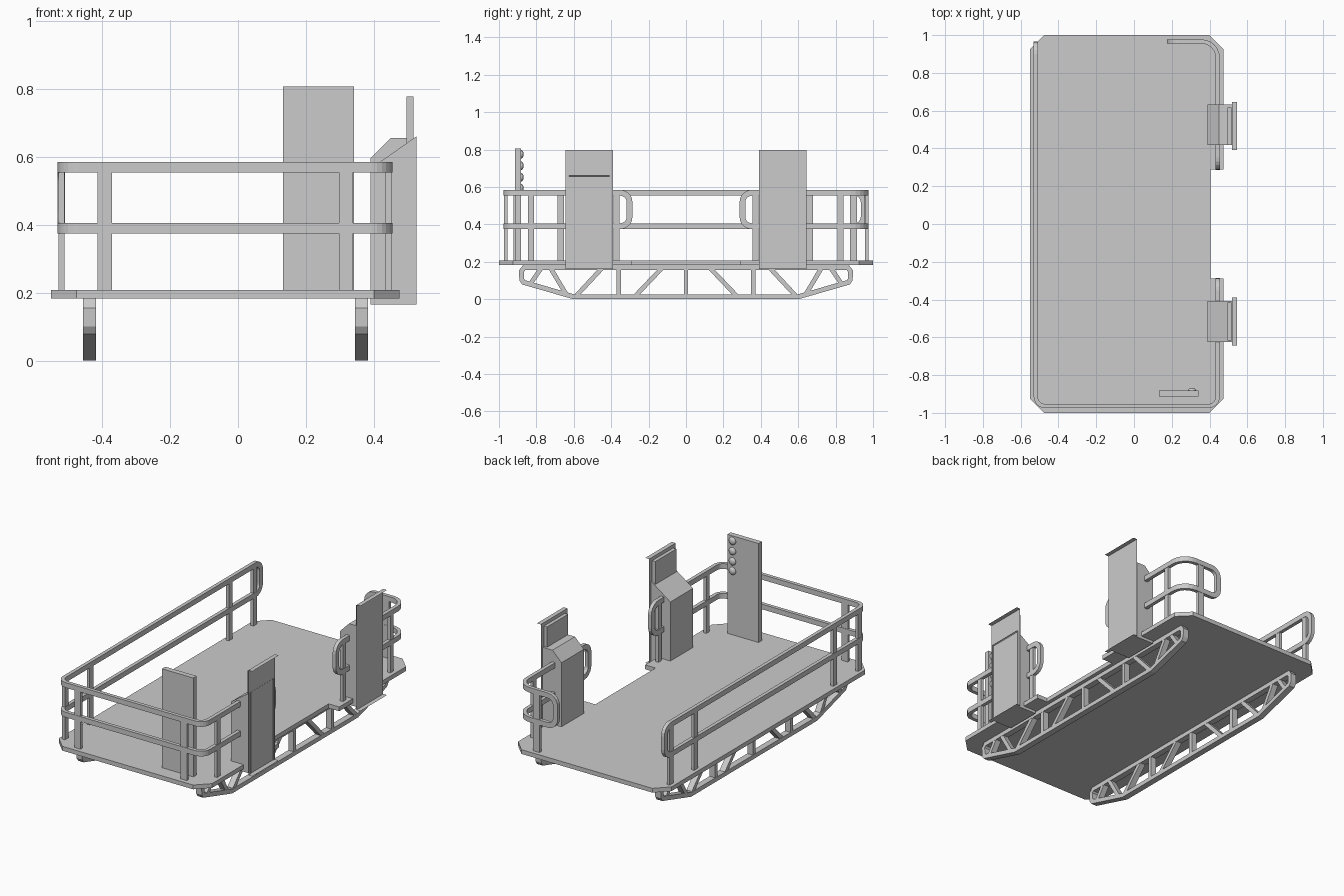
import bpy, bmesh
from math import sin, cos, pi
from mathutils import Vector as V

if "Cube" in bpy.data.objects:
    bpy.data.objects.remove(bpy.data.objects["Cube"])


def finish(name, bm, smooth=False):
    bmesh.ops.recalc_face_normals(bm, faces=bm.faces)
    me = bpy.data.meshes.new(name)
    bm.to_mesh(me)
    bm.free()
    ob = bpy.data.objects.new(name, me)
    bpy.context.collection.objects.link(ob)
    if smooth:
        me.shade_smooth()
    return ob


def prism(name, pts, axis, a, b, skip=None, caps=True):
    """Extrude a 2D profile along an axis; 'skip' leaves one side open."""
    bm = bmesh.new()
    place = {'x': lambda p, t: (t, p[0], p[1]),
             'y': lambda p, t: (p[0], t, p[1]),
             'z': lambda p, t: (p[0], p[1], t)}[axis]
    lo = [bm.verts.new(place(p, a)) for p in pts]
    hi = [bm.verts.new(place(p, b)) for p in pts]
    n = len(pts)
    for i in range(n):
        if i != skip:
            j = (i + 1) % n
            bm.faces.new((lo[i], lo[j], hi[j], hi[i]))
    if caps:
        bm.faces.new(lo)
        bm.faces.new(hi)
    return finish(name, bm)


def box(name, x0, x1, y0, y1, z0, z1):
    return prism(name, [(x0, y0), (x1, y0), (x1, y1), (x0, y1)], 'z', z0, z1)


def sweep_loop(name, pts, sides, w, h):
    """Rectangular bar along a closed path; w is measured along the side vectors."""
    bm = bmesh.new()
    n = len(pts)
    rings = []
    for i in range(n):
        d0 = (pts[i] - pts[i - 1]).normalized()
        d1 = (pts[(i + 1) % n] - pts[i]).normalized()
        t = (d0 + d1).normalized()
        s = sides[i]
        v = t.cross(s).normalized() / max(t.dot(d1), 0.5)
        rings.append([bm.verts.new(pts[i] + s * w / 2 * a + v * h / 2 * b)
                      for a, b in ((-1, -1), (1, -1), (1, 1), (-1, 1))])
    for i in range(n):
        r, q = rings[i], rings[(i + 1) % n]
        for k in range(4):
            m = (k + 1) % 4
            bm.faces.new((r[k], r[m], q[m], q[k]))
    return finish(name, bm)


def fillet(pts, r, steps=6):
    """Round the inner corners of a right-angled 2D path."""
    out = [pts[0]]
    for i in range(1, len(pts) - 1):
        p = pts[i]
        u = (pts[i - 1] - p).normalized()
        v = (pts[i + 1] - p).normalized()
        for k in range(steps + 1):
            a = pi / 2 * k / steps
            out.append(p + u * r * (1 - sin(a)) + v * r * (1 - cos(a)))
    return out + [pts[-1]]


def guard_rail(name, corners, r, zt=0.569, zm=0.39, re=0.05):
    """Top and middle rail joined by rounded ends into one closed loop."""
    path = fillet([V((x, y, 0)) for x, y in corners], r)
    path[0] += (path[1] - path[0]).normalized() * re
    path[-1] += (path[-2] - path[-1]).normalized() * re
    n = len(path)
    up = V((0, 0, 1))
    tan = [(path[min(i + 1, n - 1)] - path[max(i - 1, 0)]).normalized() for i in range(n)]
    side = [up.cross(t) for t in tan]
    pts = [p + up * zt for p in path]
    sd = list(side)

    def u_end(p, d, s, za, zb):
        sg = 1 if zb > za else -1
        prof = [(sin(a), za + sg * re * (1 - cos(a))) for a in [pi / 10 * k for k in range(1, 6)]]
        prof += [(cos(a), zb - sg * re * (1 - sin(a))) for a in [pi / 10 * k for k in range(0, 5)]]
        for e, z in prof:
            pts.append(p + d * re * e + up * z)
            sd.append(s)

    u_end(path[-1], tan[-1], side[-1], zt, zm)
    pts.extend(p + up * zm for p in reversed(path))
    sd.extend(reversed(side))
    u_end(path[0], -tan[0], side[0], zm, zt)
    return sweep_loop(name, pts, sd, 0.022, 0.031)


# Deck with chamfered corners and a shallow entry notch
prism("deck", [(-0.475, -1), (0.40, -1), (0.475, -0.925), (0.475, -0.288), (0.405, -0.288),
               (0.405, 0.288), (0.475, 0.288), (0.475, 0.925), (0.40, 1), (-0.475, 1),
               (-0.55, 0.925), (-0.55, -0.925)], 'z', 0.182, 0.208)

# Guard rails
guard_rail("main_guard_rail", [(-0.52, 0.95), (-0.52, -0.964), (0.443, -0.964), (0.443, -0.302)], 0.05)
guard_rail("rear_guard_rail", [(0.19, 0.966), (0.443, 0.966), (0.443, 0.302)], 0.085)

# Rail posts
for y in (-0.905, -0.67, 0.66, 0.895):
    box("left_post", -0.529, -0.511, y - 0.018, y + 0.018, 0.2, 0.565)
for y in (-0.83, -0.372, 0.372, 0.825):
    box("right_post", 0.434, 0.452, y - 0.016, y + 0.016, 0.2, 0.565)
for x, y in ((-0.392, -0.964), (0.318, -0.964), (0.318, 0.966)):
    box("end_post", x - 0.021, x + 0.021, y - 0.009, y + 0.009, 0.2, 0.565)

# Control panel with domed buttons
box("control_panel", 0.132, 0.341, -0.914, -0.882, 0.208, 0.806)
for z in (0.775, 0.713, 0.652, 0.594):
    bm = bmesh.new()
    bmesh.ops.create_uvsphere(bm, u_segments=16, v_segments=10, radius=0.023)
    bmesh.ops.scale(bm, vec=(1, 0.6, 1), verts=bm.verts)
    bmesh.ops.translate(bm, vec=(0.307, -0.882, z), verts=bm.verts)
    finish("panel_button", bm, True)

# Gate housings, sliding plates and open channel sheets
prism("front_gate_housing", [(0.39, 0.165), (0.525, 0.165), (0.525, 0.66), (0.39, 0.565)],
      'y', -0.625, -0.408, skip=1)
prism("rear_gate_housing", [(0.39, 0.165), (0.518, 0.165), (0.518, 0.655), (0.45, 0.655), (0.39, 0.595)],
      'y', 0.418, 0.632)
for label, y in (("front", -0.516), ("rear", 0.518)):
    box(label + "_gate_plate", 0.496, 0.517, y - 0.1, y + 0.1, 0.5, 0.778)
    prism(label + "_gate_channel", [(0.545, 0.797), (0.519, 0.797), (0.519, 0.162), (0.545, 0.162)],
          'y', y - 0.127, y + 0.127, skip=3, caps=False)


# Underside trusses: an outline frame plus web members, mirrored front to rear
def strut(name, x, p, q, w=0.024, depth=0.036):
    p, q = V(p), V(q)
    d = (q - p).normalized()
    n = V((-d.y, d.x)) * w / 2
    return prism(name, [p + n, q + n, q - n, p - n], 'x', x - depth / 2, x + depth / 2)


half = [(0.6, 0.013), (0.868, 0.09), (0.878, 0.105), (0.88, 0.15), (0.865, 0.169)]
outline = half + [(-y, z) for y, z in reversed(half)]
web = [((0.585, 0.02), (0.45, 0.165)), ((0.36, 0.015), (0.36, 0.165)),
       ((0.27, 0.018), (0.13, 0.165)), ((0.64, 0.025), (0.725, 0.168)),
       ((0.83, 0.085), (0.775, 0.165))]
for label, x in (("left", -0.437), ("right", 0.363)):
    sweep_loop(label + "_truss_frame", [V((x, y, z)) for y, z in outline],
               [V((1, 0, 0))] * len(outline), 0.038, 0.026)
    strut(label + "_truss_centre", x, (0, 0.015), (0, 0.165))
    for p, q in web:
        for s in (1, -1):
            strut(label + "_truss_web", x, (p[0] * s, p[1]), (q[0] * s, q[1]))
